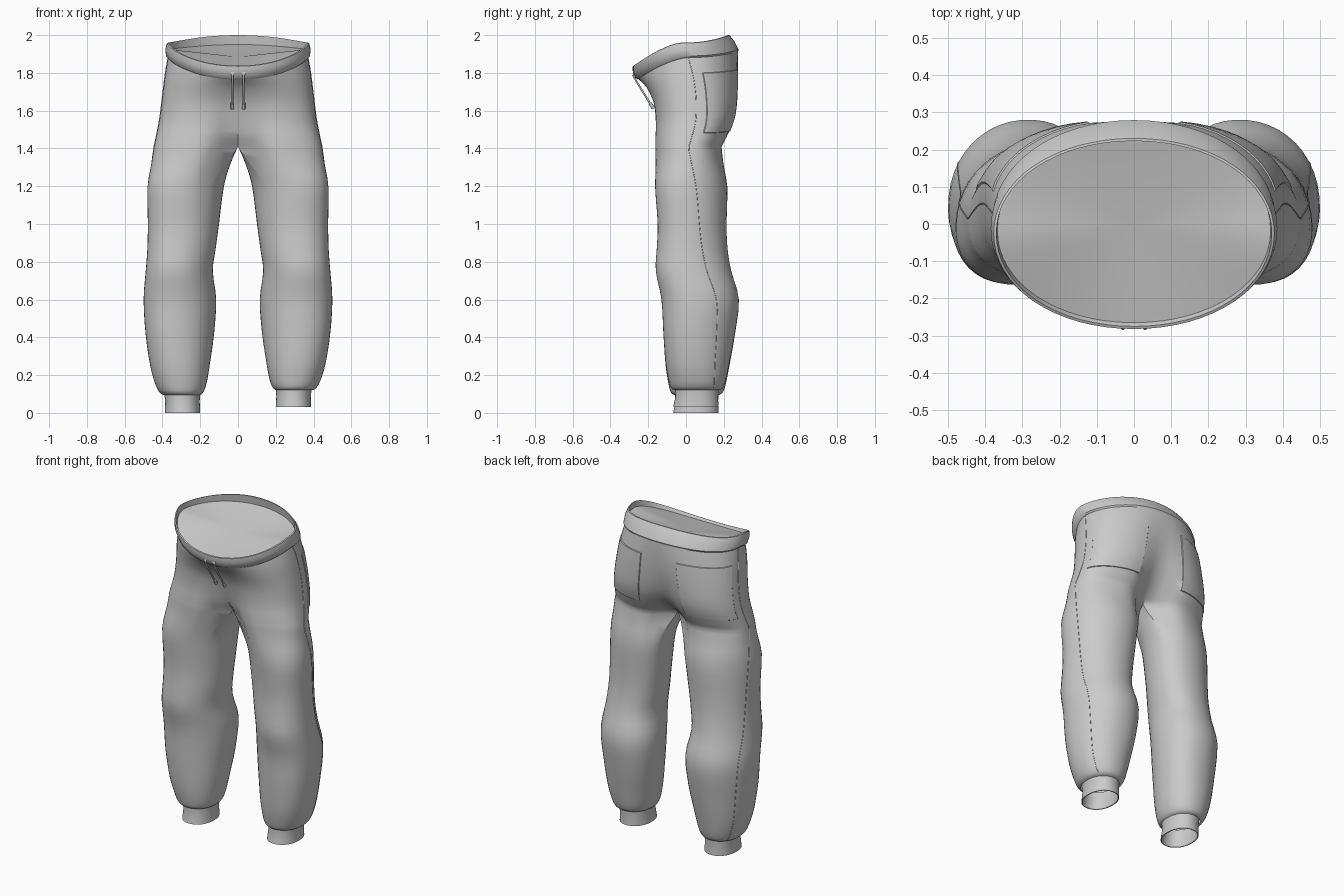
import bpy, bmesh, math
from mathutils import Vector

cube = bpy.data.objects.get("Cube")
if cube:
    bpy.data.objects.remove(cube, do_unlink=True)

GREY = (0.6, 0.6, 0.6, 1)
fabric = bpy.data.materials.new("grey_fabric")
fabric.use_nodes = True
fabric.diffuse_color = GREY
fabric.node_tree.nodes["Principled BSDF"].inputs["Base Color"].default_value = GREY
fabric.node_tree.nodes["Principled BSDF"].inputs["Roughness"].default_value = 0.8

M, K = 32, 10                      # points on the outer arc, and on the inner thigh
CROTCH = (.445, -.175, .205, 2.8, 2.4, .125)   # half outline where hips meet legs


def spow(v, e):
    return math.copysign(abs(v) ** e, v)


def clamp(v):
    return max(0, min(1, v))


def smooth_rows(rows, steps=3):
    """Catmull-Rom interpolation of table rows."""
    out = []
    for i in range(len(rows) - 1):
        a, b, c, d = (rows[max(0, min(len(rows) - 1, i + k))] for k in (-1, 0, 1, 2))
        for s in range(steps):
            t = s / steps
            out.append([0.5 * (2 * q + (r - p) * t + (2 * p - 5 * q + 4 * r - w) * t * t
                               + (3 * q - p - 3 * r + w) * t ** 3)
                        for p, q, r, w in zip(a, b, c, d)])
    return out + [list(rows[-1])]


def half_arc(xo, yf, yb, nf, nb, cleft):
    """Half outline from front centre, round the side, to back centre."""
    mid, half, pts = (yf + yb) / 2, (yb - yf) / 2, []
    for j in range(M + 1):
        a = math.pi * j / M
        e = 2 / (nf if j < M / 2 else nb)
        x = 0 if j in (0, M) else xo * math.sin(a) ** e
        u = -spow(math.cos(a), e)
        dent = cleft * math.exp(-(x / 0.11) ** 2)
        pts.append((x, mid + (half - dent) * u, u))
    return pts


def torso_ring(row):
    """Tilted half ring: separate heights at front, side and back."""
    zf, zs, zb = row[:3]
    return [Vector((x, y, zs + ((zf - zs) * abs(u) ** 1.5 if u < 0 else (zb - zs) * u ** 2.3)))
            for x, y, u in half_arc(*row[3:])]


def leg_ring(row):
    """Closed ring that turns from a D at the crotch into a rounded tube."""
    z, xi, xo, yf, yb = row
    t = clamp((1.41 - z) / 0.25)
    t = t * t * (3 - 2 * t)
    # Legs turn out above the ankle, and more at the thigh
    turn = 0.12 * clamp((z - 0.1) / 0.3) + 0.08 * clamp((z - 0.8) / 0.4)
    cx, cy, rx, ry = (xi + xo) / 2, (yf + yb) / 2, (xo - xi) / 2, (yb - yf) / 2
    flat = [(xi + x * (xo - xi) / xo, y) for x, y, u in half_arc(xo, yf, yb, *CROTCH[3:])]
    y0, y1 = flat[-1][1], flat[0][1]
    flat += [(xi, y0 + (y1 - y0) * k / K) for k in range(1, K)]
    ang = [-135 + 270 * j / M for j in range(M + 1)] + [135 + 90 * k / K for k in range(1, K)]
    pts = []
    for (fx, fy), deg in zip(flat, ang):
        c, s = math.cos(math.radians(deg)), math.sin(math.radians(deg))
        ex, ey = cx + rx * spow(c, 0.93) - turn * ry * s, cy + ry * spow(s, 0.93)
        pts.append(Vector((fx + (ex - fx) * t, fy + (ey - fy) * t, z)))
    return pts


def place(p, side):
    """Move a point to one side; the left leg is lifted a little."""
    lift = 0.03 * max(0, 1 - p.z / 0.6) if side > 0 else 0
    return Vector((side * p.x, p.y, p.z + lift))


def loft(bm, rings, side, closed):
    """Skin a list of rings; returns faces keyed by (ring, segment)."""
    vs = [[bm.verts.new(place(p, side)) for p in r] for r in rings]
    n, faces = len(rings[0]), {}
    for i in range(len(rings) - 1):
        for j in range(n if closed else n - 1):
            k = (j + 1) % n
            quad = [vs[i][j], vs[i + 1][j], vs[i + 1][k], vs[i][k]]
            faces[i, j] = bm.faces.new(quad if side > 0 else quad[::-1])
    return faces


def finish(name, bm, angle=40):
    me = bpy.data.meshes.new(name)
    bm.to_mesh(me)
    bm.free()
    ob = bpy.data.objects.new(name, me)
    bpy.context.collection.objects.link(ob)
    me.materials.append(fabric)
    bpy.ops.object.select_all(action='DESELECT')
    ob.select_set(True)
    bpy.context.view_layer.objects.active = ob
    bpy.ops.object.shade_smooth_by_angle(angle=math.radians(angle))


def tube(name, points, radius):
    cu = bpy.data.curves.new(name, 'CURVE')
    cu.dimensions = '3D'
    cu.bevel_depth, cu.bevel_resolution, cu.use_fill_caps = radius, 2, True
    sp = cu.splines.new('POLY')
    sp.points.add(len(points) - 1)
    for q, p in zip(sp.points, points):
        q.co = (*p, 1)
    cu.materials.append(fabric)
    bpy.context.collection.objects.link(bpy.data.objects.new(name, cu))


# Hips: front, side, back z, half width, front y, back y, front and back squareness, dent
hips = [(1.77, 1.885, 1.915, .37, -.255, .275, 2.1, 2.05, 0),
        (1.72, 1.80, 1.82, .385, -.215, .284, 2.6, 2.1, .01),
        (1.64, 1.68, 1.70, .40, -.18, .285, 2.9, 2.2, .025),
        (1.54, 1.56, 1.58, .415, -.17, .275, 2.9, 2.35, .05),
        (1.47, 1.48, 1.49, .43, -.172, .245, 2.9, 2.4, .08),
        (1.41, 1.41, 1.41) + CROTCH]
# Legs: z, inner x, outer x, front y, back y
legs = [(1.41, 0, .445, -.175, .205), (1.32, .04, .458, -.17, .21),
        (1.2, .078, .475, -.165, .22), (1.0, .103, .475, -.15, .215),
        (.87, .12, .478, -.155, .22), (.75, .135, .487, -.16, .24),
        (.6, .117, .498, -.13, .28), (.42, .128, .488, -.12, .26),
        (.25, .15, .465, -.108, .23), (.15, .168, .437, -.092, .21),
        (.108, .185, .415, -.08, .195), (.095, .2, .395, -.062, .175)]
hip_rings = [torso_ring(r) for r in smooth_rows(hips)]
leg_rings = [leg_ring(r) for r in smooth_rows(legs)]

# Trouser body with raised back pockets
bm = bmesh.new()
pockets = []
for side in (1, -1):
    f = loft(bm, hip_rings, side, False)
    pockets.append([f[i, j] for i in range(3, 12) for j in range(18, 29)])
    loft(bm, leg_rings, side, True)
bmesh.ops.remove_doubles(bm, verts=bm.verts, dist=0.0005)
bmesh.ops.recalc_face_normals(bm, faces=bm.faces)
for faces in pockets:
    bmesh.ops.inset_region(bm, faces=faces, thickness=0.003, depth=0.004, use_even_offset=True)
finish("trouser_body", bm)

# Waistband, rolled over the rim and closed by a shallow fan inside
band = [(1.765, 1.88, 1.91, .37, -.255, .274, 2.05, 2.05, 0),
        (1.775, 1.89, 1.922, .381, -.268, .279, 2.05, 2.05, 0),
        (1.81, 1.925, 1.965, .385, -.282, .258, 2.05, 2.05, 0),
        (1.835, 1.957, 2.0, .377, -.282, .23, 2.05, 2.05, 0),
        (1.838, 1.96, 2.0, .37, -.275, .223, 2.05, 2.05, 0),
        (1.825, 1.925, 1.95, .367, -.265, .23, 2.05, 2.05, 0)]
bm = bmesh.new()
rings = [torso_ring(r) for r in band]
rings.append([Vector((0, 0, 1.885))] * (M + 1))
for side in (1, -1):
    loft(bm, rings, side, False)
bmesh.ops.remove_doubles(bm, verts=bm.verts, dist=0.0005)
bmesh.ops.dissolve_degenerate(bm, edges=bm.edges, dist=0.0001)
bmesh.ops.recalc_face_normals(bm, faces=bm.faces)
finish("waistband", bm)

# Ankle cuffs: outer wall, hem, inner wall
cuff = [(.112, .2, .392, -.06, .174), (.06, .203, .385, -.056, .17),
        (0, .2, .387, -.068, .172), (0, .206, .381, -.062, .166),
        (.06, .209, .379, -.05, .164), (.112, .206, .386, -.054, .168)]
for side, label in ((1, "left"), (-1, "right")):
    bm = bmesh.new()
    loft(bm, [leg_ring(r) for r in cuff], side, True)
    bmesh.ops.recalc_face_normals(bm, faces=bm.faces)
    finish(label + "_cuff", bm)

    # Side seam, drifting backwards down the leg
    path = [r[16] for r in hip_rings]
    shank = leg_rings[1:-3]
    for i, r in enumerate(shank):
        j, t = divmod(16 + 4.9 * i / len(shank), 1)
        path.append(r[int(j)].lerp(r[int(j) + 1], t))
    tube(label + "_side_seam", [place(p, side) for p in path], 0.002)

    # Drawstring with a knotted tip and an eyelet
    x = 0.03 * side
    tube(label + "_drawstring", [(x, -.272, 1.795), (x, -.28, 1.785), (x, -.235, 1.71),
                                 (x, -.178, 1.62)], 0.005)
    tube(label + "_drawstring_tip", [(x, -.19, 1.64), (x, -.172, 1.61)], 0.009)
    tube(label + "_eyelet", [(x, -.268, 1.795), (x, -.28, 1.797)], 0.01)
